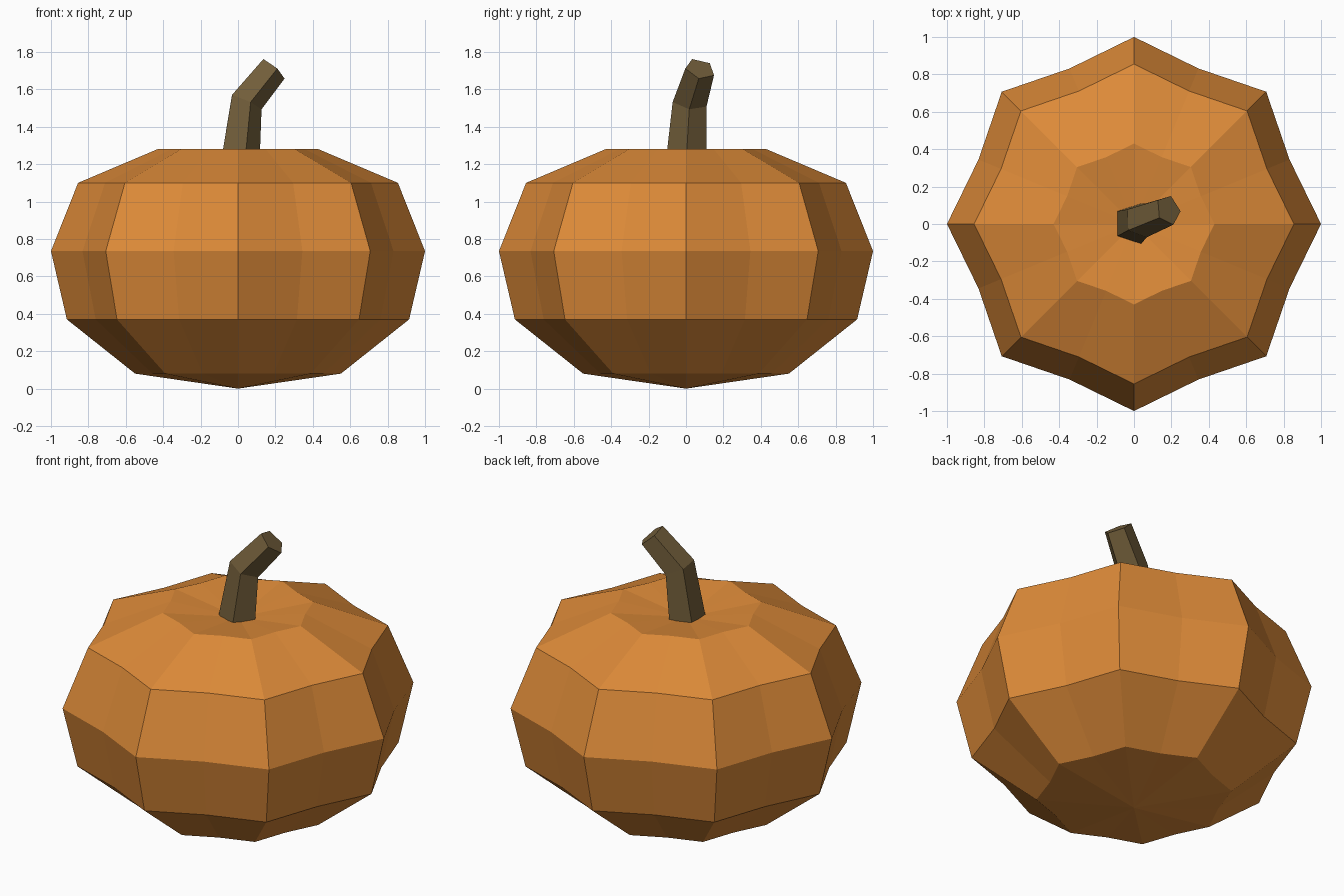
import bpy, math
from mathutils import Vector

if "Cube" in bpy.data.objects:
    bpy.data.objects.remove(bpy.data.objects["Cube"])


def material(name, rgb):
    m = bpy.data.materials.new(name)
    m.diffuse_color = (*rgb, 1)
    m.use_nodes = True
    m.node_tree.nodes["Principled BSDF"].inputs["Base Color"].default_value = m.diffuse_color
    return m


def add_mesh(name, verts, faces, mat):
    me = bpy.data.meshes.new(name)
    me.from_pydata(verts, [], faces)
    me.materials.append(mat)
    me.update()
    ob = bpy.data.objects.new(name, me)
    bpy.context.collection.objects.link(ob)
    return ob


def bridge(a, b, n):
    """Quads between two rings of n vertices starting at a and b."""
    return [(a + i, a + (i + 1) % n, b + (i + 1) % n, b + i) for i in range(n)]


orange = material("pumpkin orange", (0.72, 0.255, 0.04))
brown = material("stem brown", (0.165, 0.11, 0.042))

# Pumpkin body: eight ribs with shallow grooves, dimpled top
N = 16
profile = [(0.55, 0.08), (0.915, 0.37), (1.0, 0.735), (0.855, 1.1), (0.43, 1.28)]
verts, faces = [], []
for r, z in profile:
    for i in range(N):
        a = math.tau * i / N
        k = r * (0.9 if i % 2 else 1.0)
        verts.append((k * math.cos(a), k * math.sin(a), z))
for j in range(len(profile) - 1):
    faces += bridge(j * N, (j + 1) * N, N)
bottom, top = len(verts), len(verts) + 1
verts += [(0, 0, 0), (0, 0, 1.22)]
last = (len(profile) - 1) * N
for i in range(N):
    n = (i + 1) % N
    faces += [(bottom, n, i), (top, last + i, last + n)]
add_mesh("pumpkin_body", verts, faces, orange)

# Stem: bent, tapering five-sided stalk (centre, radius, facing direction)
S = 5
rings = [((0, 0, 1.2), 0.115, (0, 0, 1)),
         ((0.038, 0.02, 1.532), 0.096, (0.40, 0.13, 0.9)),
         ((0.184, 0.075, 1.709), 0.083, (0.62, 0.23, 0.75))]
verts, faces = [], []
for c, r, d in rings:
    q = Vector((0, 0, 1)).rotation_difference(Vector(d))
    for i in range(S):
        a = math.tau * i / S
        verts.append(Vector(c) + q @ Vector((r * math.cos(a), r * math.sin(a), 0)))
for j in range(len(rings) - 1):
    faces += bridge(j * S, (j + 1) * S, S)
faces += [tuple(reversed(range(S))), tuple(range(2 * S, 3 * S))]
add_mesh("stem", verts, faces, brown)
